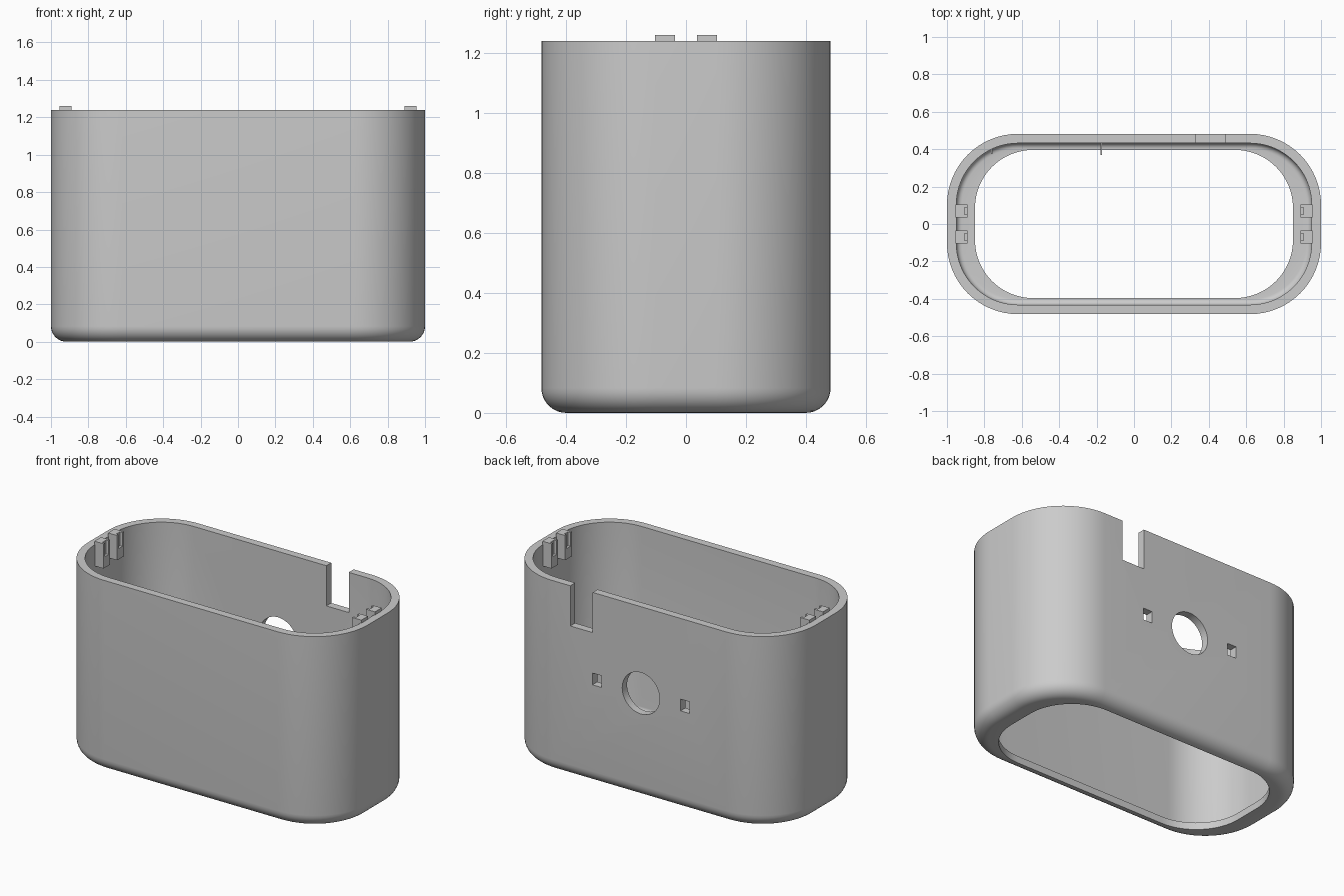
import bpy, bmesh, math

if "Cube" in bpy.data.objects:
    bpy.data.objects.remove(bpy.data.objects["Cube"])

grey = bpy.data.materials.new("light grey plastic")
grey.diffuse_color = (0.6, 0.6, 0.6, 1)
grey.use_nodes = True
grey.node_tree.nodes["Principled BSDF"].inputs["Base Color"].default_value = grey.diffuse_color


def ring(hx, hy, r, z, seg=16):
    """Rounded rectangle outline at height z."""
    pts = []
    for q, (sx, sy) in enumerate([(1, 1), (-1, 1), (-1, -1), (1, -1)]):
        for i in range(seg + 1):
            a = math.pi / 2 * (q + i / seg)
            pts.append((sx * (hx - r) + r * math.cos(a),
                        sy * (hy - r) + r * math.sin(a), z))
    return pts


def finish(name, bm):
    bmesh.ops.recalc_face_normals(bm, faces=bm.faces)
    me = bpy.data.meshes.new(name)
    bm.to_mesh(me)
    bm.free()
    me.materials.append(grey)
    ob = bpy.data.objects.new(name, me)
    bpy.context.collection.objects.link(ob)
    return ob


def box(name, x0, x1, y0, y1, z0, z1):
    bm = bmesh.new()
    for v in bmesh.ops.create_cube(bm, size=1)["verts"]:
        v.co = ((x0 + x1) / 2 + v.co.x * (x1 - x0),
                (y0 + y1) / 2 + v.co.y * (y1 - y0),
                (z0 + z1) / 2 + v.co.z * (z1 - z0))
    return finish(name, bm)


def cut(ob, cutter):
    m = ob.modifiers.new("cut", "BOOLEAN")
    m.operation, m.solver, m.object = "DIFFERENCE", "EXACT", cutter
    cutter.hide_render = True
    cutter.hide_set(True)


# Hollow shell: rings run down the outside, through the opening, up the inside
HX, HY, R, TOP, WALL = 1.0, 0.482, 0.38, 1.24, 0.05
FILLET, INNER, FLOOR = 0.083, 0.03, 0.045
rings = [ring(HX, HY, R, TOP)]
for i in range(9):
    a = math.pi / 2 * i / 8
    d = FILLET * (1 - math.cos(a))
    rings.append(ring(HX - d, HY - d, R - d, FILLET * (1 - math.sin(a))))
rings += [ring(0.85, 0.396, 0.31, 0), ring(0.85, 0.396, 0.31, FLOOR)]
for i in range(6):
    a = math.pi / 2 * (1 - i / 5)
    d = WALL + INNER * (1 - math.cos(a))
    rings.append(ring(HX - d, HY - d, R - d, FLOOR + INNER * (1 - math.sin(a))))
rings.append(ring(HX - WALL, HY - WALL, R - WALL, TOP))

bm = bmesh.new()
loops = [[bm.verts.new(p) for p in r] for r in rings]
n = len(loops[0])
for k, la in enumerate(loops):
    lb = loops[(k + 1) % len(loops)]
    for i in range(n):
        j = (i + 1) % n
        bm.faces.new((la[i], la[j], lb[j], lb[i]))
shell = finish("shell", bm)

# Back wall openings: rim notch, round port, two square slots
cut(shell, box("notch_cutter", 0.33, 0.49, 0.38, 0.6, 0.98, 1.4))
for x in (0.30, -0.33):
    cut(shell, box("slot_cutter", x - 0.032, x + 0.032, 0.38, 0.6, 0.642, 0.718))
bpy.ops.mesh.primitive_cylinder_add(vertices=48, radius=0.134, depth=0.3,
                                    location=(-0.015, 0.48, 0.68),
                                    rotation=(math.pi / 2, 0, 0))
port = bpy.context.object
port.name = "port_cutter"
cut(shell, port)

bpy.ops.object.select_all(action="DESELECT")
bpy.context.view_layer.objects.active = shell
shell.select_set(True)
for m in list(shell.modifiers):
    bpy.ops.object.modifier_apply(modifier=m.name)
bpy.ops.object.shade_smooth_by_angle(angle=math.radians(30))

# Lid clips inside both ends, each with a small slot on its inward face
for s in (-1, 1):
    for y in (-0.07, 0.07):
        x0, x1 = sorted((s * 0.89, s * 0.955))
        clip = box("lid_clip", x0, x1, y - 0.034, y + 0.034, 1.10, 1.26)
        x0, x1 = sorted((s * 0.87, s * 0.907))
        cut(clip, box("clip_slot_cutter", x0, x1, y - 0.019, y + 0.019, 1.17, 1.3))

# Thin ribs low on the inside of the back wall
box("middle_rib", -0.18, -0.172, 0.37, 0.44, 0.06, 0.4)
box("corner_rib", -0.764, -0.756, 0.375, 0.41, 0.06, 0.4)
